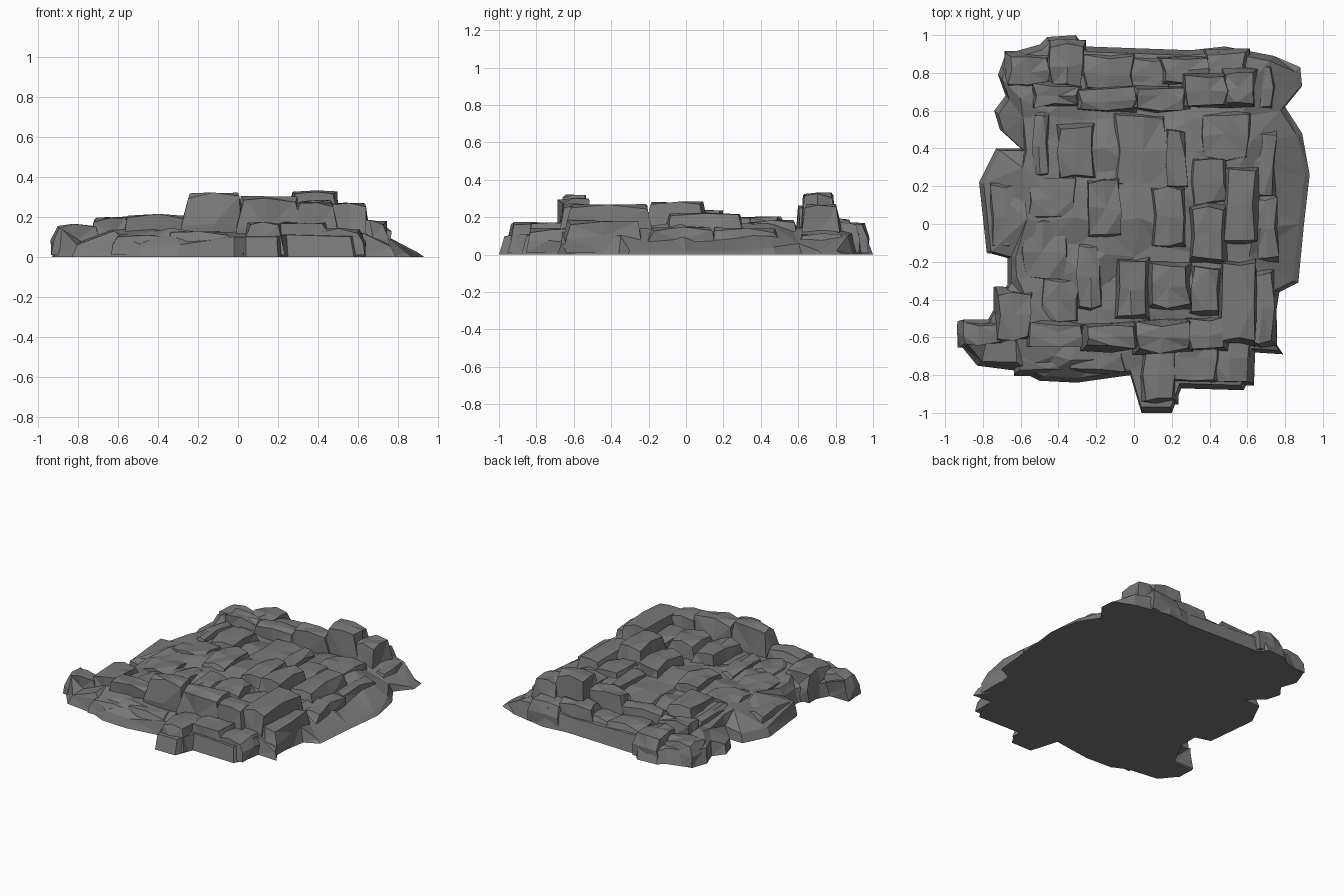
import bpy, bmesh, random
from mathutils import Vector
from mathutils.geometry import delaunay_2d_cdt

random.seed(4)
default = bpy.data.objects.get("Cube")
if default:
    bpy.data.objects.remove(default, do_unlink=True)

stone = bpy.data.materials.new("grey_stone")
stone.use_nodes = True
colour = (0.19, 0.19, 0.19, 1)
stone.diffuse_color = colour
shader = stone.node_tree.nodes["Principled BSDF"]
shader.inputs["Base Color"].default_value = colour
shader.inputs["Roughness"].default_value = 0.9


def wobble(amount):
    return random.uniform(-amount, amount)


def finish(name, bm):
    """Facet the mesh and place it in the scene as one named part."""
    bmesh.ops.triangulate(bm, faces=bm.faces[:])
    bmesh.ops.recalc_face_normals(bm, faces=bm.faces[:])
    mesh = bpy.data.meshes.new(name)
    bm.to_mesh(mesh)
    bm.free()
    mesh.materials.append(stone)
    part = bpy.data.objects.new(name, mesh)
    bpy.context.collection.objects.link(part)


def add_chunk(bm, x0, x1, y0, y1, top):
    """Add one rough rock: a tapered, subdivided box with shifted corners."""
    rock = bmesh.new()
    bmesh.ops.create_cube(rock, size=1)
    bmesh.ops.subdivide_edges(rock, edges=rock.edges[:], cuts=1, use_grid_fill=True)
    wide, deep = x1 - x0, y1 - y0
    middle = Vector(((x0 + x1) / 2, (y0 + y1) / 2, 0))
    for v in rock.verts:
        level = v.co.z + 0.5
        inset = 0.06 * level * level
        size_x = wide + 0.03 - min(inset, wide * 0.3)
        size_y = deep + 0.03 - min(inset, deep * 0.3)
        # Round off the upper corners a little
        corner = abs(v.co.x) + abs(v.co.y) > 0.9
        drop = random.uniform(0, 0.03) if corner else wobble(0.006)
        shift = 0.015 if level > 0.2 else 0
        z = 0.01 + level * (top - 0.01 - drop)
        v.co = middle + Vector((v.co.x * size_x + wobble(shift),
                                v.co.y * size_y + wobble(shift), z))
    # Gather the rock into its group
    holder = bpy.data.meshes.new("rock")
    rock.to_mesh(holder)
    rock.free()
    bm.from_mesh(holder)
    bpy.data.meshes.remove(holder)


def rock_group(name, chunks):
    bm = bmesh.new()
    for chunk in chunks:
        add_chunk(bm, *chunk)
    finish(name, bm)


# Ground slab: outline points with the height of the rim at each one
outline = [
    (.04, -1, .1), (.2, -1, .1), (.25, -.87, .11), (.58, -.88, .1), (.62, -.8, .12),
    (.64, -.68, .12), (.79, -.69, .05), (.73, -.6, .1), (.77, -.36, .1), (.87, -.31, .02),
    (.9, 0, .02), (.93, .26, .02), (.89, .48, .04), (.8, .62, .06), (.89, .73, .02),
    (.88, .83, .02), (.74, .89, .1), (.48, .94, .13), (.3, .92, .1), (-.26, .94, .12),
    (-.31, 1, .08), (-.46, .99, .08), (-.5, .95, .1), (-.68, .9, .1), (-.72, .79, .1),
    (-.68, .68, .1), (-.74, .6, .06), (-.71, .5, .06), (-.6, .4, .08), (-.73, .4, .06),
    (-.82, .22, .06), (-.78, -.15, .1), (-.67, -.18, .1), (-.67, -.32, .1), (-.78, -.52, .1),
    (-.93, -.52, .15), (-.92, -.64, .15), (-.83, -.75, .06), (-.6, -.78, .1), (-.5, -.83, .06),
    (-.3, -.84, .06), (-.02, -.8, .1)]
count = len(outline)
points = [Vector((x * .97, y * .97, h)) for x, y, h in outline]

# Uneven floor points scattered inside the rim
for i in range(-4, 5):
    for j in range(-5, 6):
        x, y = i * .15 + wobble(.04), j * .14 + wobble(.04)
        points.append(Vector((x, y, .12 + .05 * (1 - abs(y)) + wobble(.02))))
flat, _, triangles, source, _, _ = delaunay_2d_cdt(
    [p.to_2d() for p in points], [], [list(range(count))], 1, 0.0001)
bm = bmesh.new()
surface = [bm.verts.new(points[origin[0]]) for origin in source]
for triangle in triangles:
    bm.faces.new([surface[k] for k in triangle])
rim = {origin[0]: vert for origin, vert in zip(source, surface)}
foot = [bm.verts.new((x, y, 0)) for x, y, h in outline]
for i in range(count):
    before = (i - 1) % count
    bm.faces.new((foot[before], foot[i], rim[i], rim[before]))
bm.faces.new(foot[::-1])
finish("ground_slab", bm)

# Each rock is given as left, right, front, back and top
rock_group("front_ridge", [
    (-.92, -.7, -.64, -.53, .16), (-.73, -.54, -.62, -.35, .2),
    (-.56, -.26, -.65, -.52, .21), (-.27, .02, -.66, -.53, .32),
    (0, .3, -.68, -.52, .3), (.28, .5, -.66, -.5, .27),
    (.46, .64, -.63, -.2, .27), (.6, .74, -.64, -.25, .18)])

rock_group("front_shelf", [
    (-.62, -.3, -.79, -.62, .11), (-.35, -.04, -.78, -.62, .13),
    (.04, .22, -.94, -.66, .17), (.2, .45, -.83, -.6, .17), (.4, .62, -.84, -.6, .14)])

rock_group("middle_rocks", [
    (-.24, -.07, -.08, .24, .21), (-.41, -.21, .24, .53, .2),
    (-.3, -.18, -.45, -.1, .19), (-.1, .08, -.5, -.18, .23),
    (.1, .27, -.12, .2, .24), (.08, .3, -.45, -.2, .25),
    (.3, .48, -.2, .1, .28), (.48, .65, -.1, .3, .22),
    (.18, .28, .18, .5, .2), (.3, .5, .1, .35, .2),
    (.35, .62, .33, .6, .18), (-.1, .18, .2, .58, .17),
    (.3, .46, -.48, -.22, .22)])

rock_group("side_rocks", [
    (-.6, -.35, -.3, .02, .17), (-.56, -.3, .02, .25, .18),
    (-.52, -.46, .25, .6, .18), (-.76, -.6, -.14, .22, .13),
    (-.5, -.28, -.52, -.28, .17), (.63, .76, -.2, .15, .15),
    (.62, .75, .15, .5, .14)])

rock_group("back_ridge", [
    (-.54, -.28, .62, .74, .2), (-.3, .02, .6, .72, .21),
    (0, .28, .61, .73, .26), (.26, .5, .63, .78, .33), (.46, .64, .62, .82, .27)])

rock_group("back_shelf", [
    (-.67, -.44, .73, .9, .15), (-.45, -.27, .72, .96, .17),
    (-.27, 0, .7, .9, .16), (-.02, .2, .7, .88, .15),
    (.14, .4, .74, .88, .19), (.38, .6, .76, .91, .17), (.6, .74, .6, .84, .11)])
